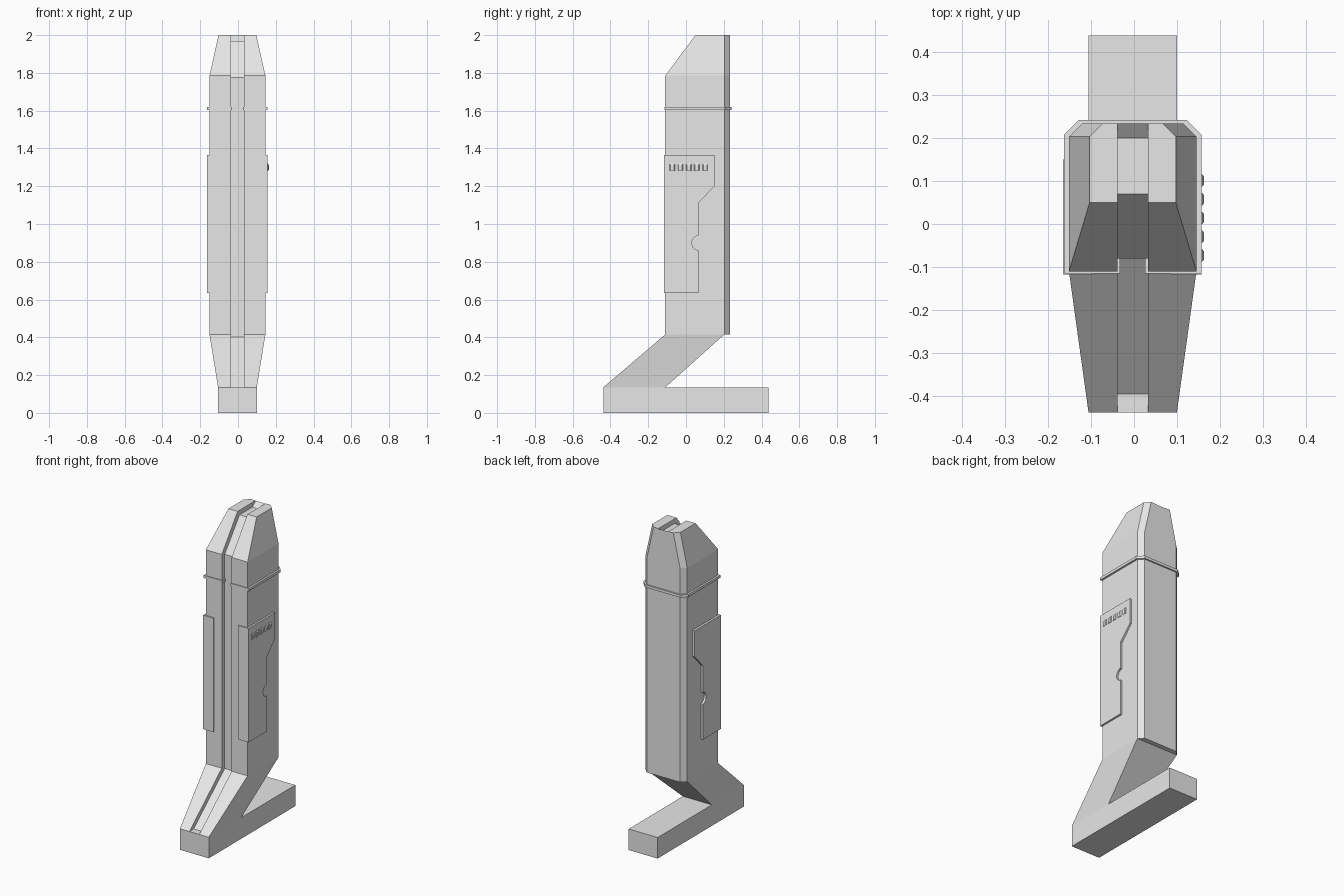
import bpy, bmesh, math

cube = bpy.data.objects.get("Cube")
if cube:
    bpy.data.objects.remove(cube, do_unlink=True)

CX = -0.003  # centre line of the tower

grey = bpy.data.materials.new("light grey")
grey.use_nodes = True
grey.diffuse_color = (0.8, 0.8, 0.8, 1)
grey.node_tree.nodes["Principled BSDF"].inputs["Base Color"].default_value = (0.8, 0.8, 0.8, 1)


def loft(name, sections):
    """Solid through a list of point loops that share one point count."""
    bm = bmesh.new()
    loops = [[bm.verts.new(p) for p in s] for s in sections]
    n = len(loops[0])
    for a, b in zip(loops, loops[1:]):
        for i in range(n):
            j = (i + 1) % n
            bm.faces.new((a[i], a[j], b[j], b[i]))
    bm.faces.new(loops[0][::-1])
    bm.faces.new(loops[-1])
    bmesh.ops.recalc_face_normals(bm, faces=bm.faces)
    mesh = bpy.data.meshes.new(name)
    bm.to_mesh(mesh)
    bm.free()
    mesh.materials.append(grey)
    obj = bpy.data.objects.new(name, mesh)
    bpy.context.collection.objects.link(obj)
    return obj


def side_prism(name, profile, x0, x1):
    """Extrude a (y, z) profile along x."""
    return loft(name, [[(x, y, z) for y, z in profile] for x in (x0, x1)])


def rect(z, hw, y0, y1):
    return [(CX - hw, y0, z), (CX + hw, y0, z), (CX + hw, y1, z), (CX - hw, y1, z)]


def chamfered(z, hw, y0, y1, c=0.03):
    """Rectangle with both back corners cut off."""
    return [(CX - hw, y0, z), (CX + hw, y0, z), (CX + hw, y1 - c, z),
            (CX + hw - c, y1, z), (CX - hw + c, y1, z), (CX - hw, y1 - c, z)]


def cut_groove(obj):
    """Cut the channel that runs up the front and over the top."""
    floor = [(-0.436, 0.1), (-0.08, 0.402), (-0.08, 1.775), (0.07, 1.97),
             (0.2, 1.97), (0.27, 2.03), (0.27, 2.1), (-0.6, 2.1), (-0.6, 0.1)]
    cutter = side_prism("groove_cutter", floor, CX - 0.035, CX + 0.035)
    cutter.hide_render = True
    mod = obj.modifiers.new("groove", "BOOLEAN")
    mod.operation = "DIFFERENCE"
    mod.solver = "EXACT"
    mod.object = cutter
    bpy.context.view_layer.objects.active = obj
    bpy.ops.object.modifier_apply(modifier=mod.name)
    bpy.data.objects.remove(cutter, do_unlink=True)


# Flat foot and slanted neck
loft("foot", [rect(z, 0.1025, -0.438, 0.438) for z in (0, 0.135)])
neck = loft("neck", [rect(0.135, 0.1025, -0.438, -0.11), rect(0.415, 0.148, -0.11, 0.203)])
cut_groove(neck)

# Tower with tapered head
tower = loft("tower", [chamfered(0.415, 0.148, -0.11, 0.233),
                       chamfered(1.785, 0.148, -0.11, 0.233),
                       chamfered(2.0, 0.1, 0.05, 0.233)])
cut_groove(tower)

# Thin band around the tower, following the groove
band = []
for z in (1.603, 1.62):
    outer = chamfered(z, 0.16, -0.115, 0.242, 0.035)
    notch = [(CX - 0.029, -0.115, z), (CX - 0.029, -0.074, z),
             (CX + 0.029, -0.074, z), (CX + 0.029, -0.115, z)]
    band.append(outer[:1] + notch + outer[1:])
loft("band", band)

# Side cover plates with a round notch in the rear edge
arc = [(0.065 - 0.034 * math.sin(a), 0.9 + 0.038 * math.cos(a))
       for a in (math.pi * i / 12 for i in range(13))]
plate = [(-0.117, 0.635), (-0.117, 1.365), (0.15, 1.365), (0.15, 1.2), (0.065, 1.11)]
plate += arc + [(0.065, 0.635)]
for name, s in (("left", 1), ("right", -1)):
    side_prism(name + "_cover", plate, CX - 0.001 + s * 0.088, CX - 0.001 + s * 0.161)

# Row of small raised buttons on the left cover
for i in range(5):
    y = -0.073 + 0.0435 * i
    loops = []
    for x, hy, hz in ((0.15, 0.014, 0.019), (0.159, 0.014, 0.019), (0.163, 0.009, 0.013)):
        loops.append([(x, y - hy, 1.3 - hz), (x, y + hy, 1.3 - hz),
                      (x, y + hy, 1.3 + hz), (x, y - hy, 1.3 + hz)])
    loft(f"button_{i + 1}", loops)
